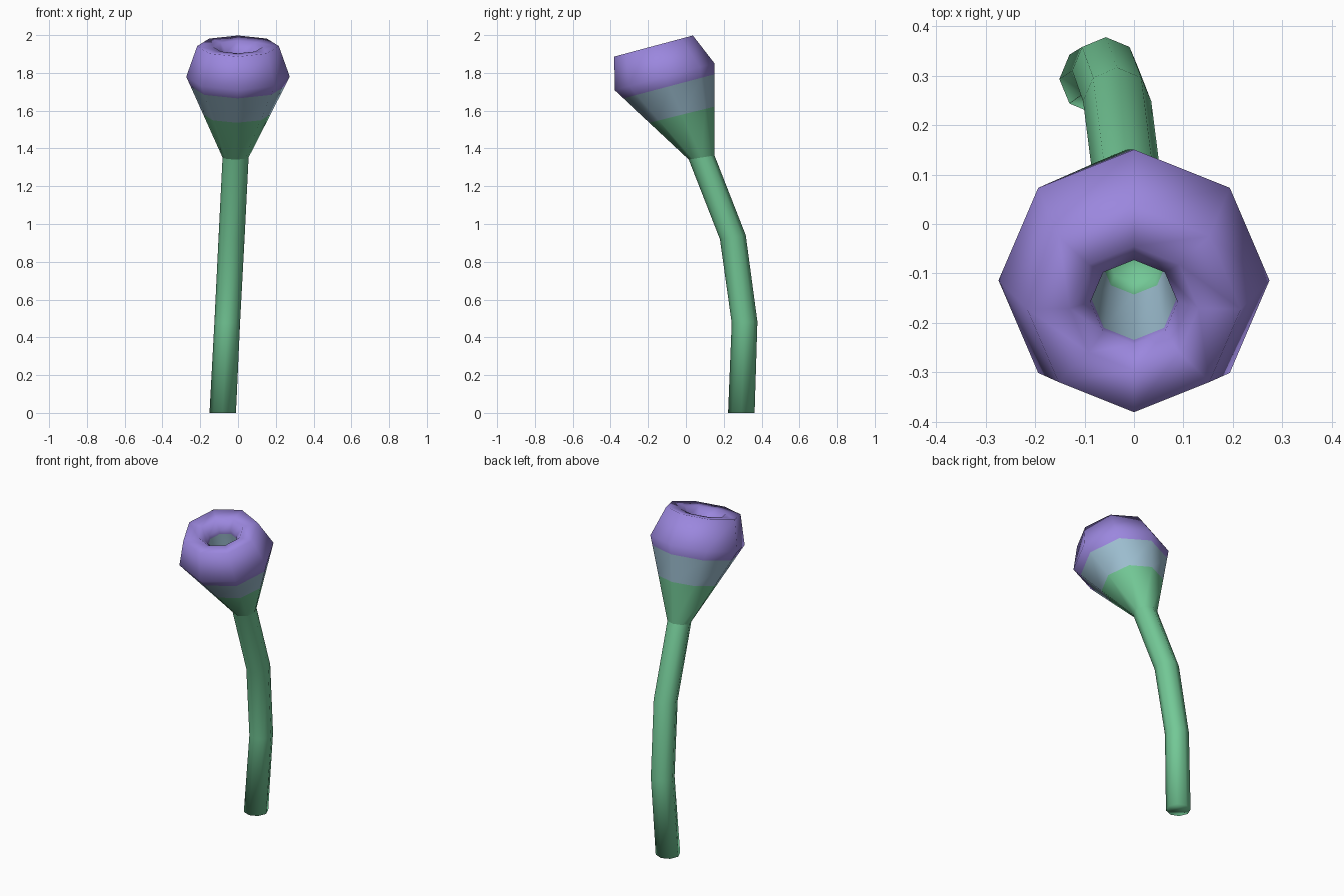
import bpy, bmesh, math
from mathutils import Vector

if "Cube" in bpy.data.objects:
    bpy.data.objects.remove(bpy.data.objects["Cube"])

SIDES = 8


def material(name, rgb):
    m = bpy.data.materials.new(name)
    m.diffuse_color = (*rgb, 1)
    m.use_nodes = True
    m.node_tree.nodes["Principled BSDF"].inputs["Base Color"].default_value = m.diffuse_color
    return m


GREEN = material("stem green", (0.171, 0.578, 0.305))
BLUE = material("pale blue", (0.337, 0.515, 0.63))
PURPLE = material("petal purple", (0.328, 0.242, 0.73))


def ring(x, y, z, r, tilt):
    """Octagon around a centre, leaning forward by tilt degrees."""
    a = math.radians(tilt)
    back = Vector((0, math.cos(a), math.sin(a)))
    return [Vector((x, y, z)) + Vector((1, 0, 0)) * r * math.cos(t) + back * r * math.sin(t)
            for t in (2 * math.pi * i / SIDES for i in range(SIDES))]


def mix(a, b, t):
    return [p.lerp(q, t) for p, q in zip(a, b)]


def loft(name, rings, bands, mats, cap_start=False, cap_end=False):
    """Skin successive rings; bands gives the material index of each band."""
    bm = bmesh.new()
    rows = [[bm.verts.new(p) for p in r] for r in rings]
    for a, b, mi in zip(rows, rows[1:], bands):
        for i in range(SIDES):
            j = (i + 1) % SIDES
            f = bm.faces.new((a[i], a[j], b[j], b[i]))
            f.material_index = mi
    if cap_start:
        bm.faces.new(rows[0][::-1]).material_index = bands[0]
    if cap_end:
        bm.faces.new(rows[-1]).material_index = bands[-1]
    for f in bm.faces:
        f.smooth = True
    me = bpy.data.meshes.new(name)
    bm.to_mesh(me)
    bm.free()
    for m in mats:
        me.materials.append(m)
    ob = bpy.data.objects.new(name, me)
    bpy.context.collection.objects.link(ob)
    return ob


# Curved stem
neck = ring(-0.013, 0.083, 1.352, 0.069, 9)
stem_rings = [
    ring(-0.081, 0.293, 0.0, 0.070, 0),
    ring(-0.057, 0.310, 0.48, 0.068, 3),
    ring(-0.034, 0.248, 0.93, 0.069, 9),
    neck,
]
loft("stem", stem_rings, [0, 0, 0], [GREEN], cap_start=True)

# Flower head: flared cone, rim, rolled lip and tapering throat
TILT = 15
widest = ring(0, -0.114, 1.78, 0.274, TILT)


def head_ring(depth, r):
    """Ring on the head axis, measured down from the rim."""
    a = math.radians(TILT)
    return ring(0, -0.172 + depth * math.sin(a), 1.942 - depth * math.cos(a), r, TILT)


head_rings = [
    neck,
    mix(neck, widest, 0.53),
    mix(neck, widest, 0.88),
    widest,
    head_ring(0.0, 0.216),
    head_ring(0.005, 0.13),
    head_ring(0.055, 0.088),
    head_ring(0.08, 0.086),
    head_ring(0.36, 0.066),
    head_ring(0.41, 0.055),
]
loft("flower_head", head_rings, [0, 1, 2, 2, 2, 2, 2, 1, 0],
     [GREEN, BLUE, PURPLE], cap_end=True)
